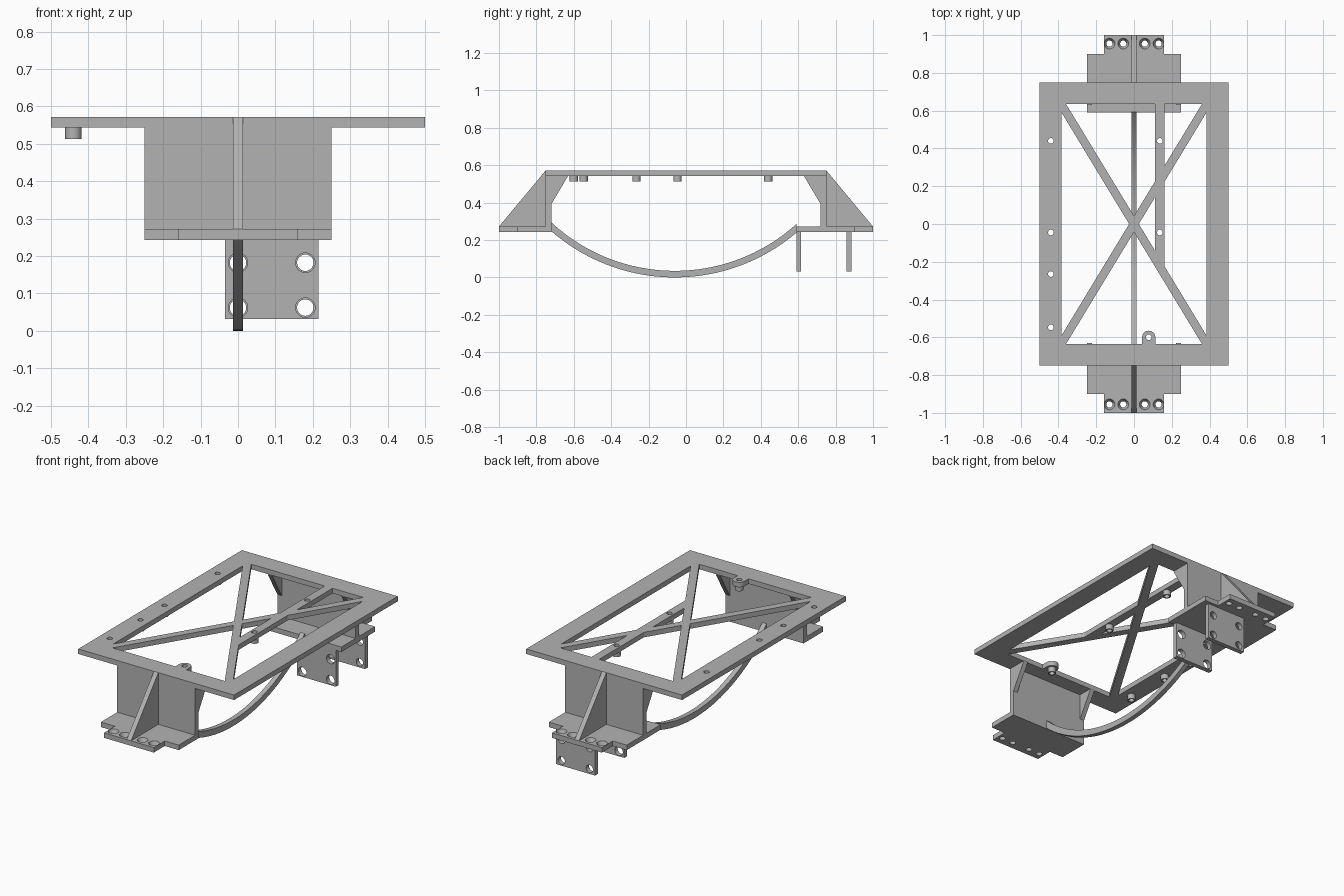
import bpy, bmesh, math
from mathutils import Matrix, Vector

cube = bpy.data.objects.get("Cube")
if cube:
    bpy.data.objects.remove(cube, do_unlink=True)

grey = bpy.data.materials.new("plain grey")
grey.use_nodes = True
grey.diffuse_color = (0.45, 0.45, 0.45, 1)
grey.node_tree.nodes["Principled BSDF"].inputs["Base Color"].default_value = grey.diffuse_color

FRAME_LOW, FRAME_TOP = 0.543, 0.572
BASE_LOW, BASE_TOP = 0.243, 0.272
RIB = 0.014


def finish(name, bm):
    bmesh.ops.recalc_face_normals(bm, faces=bm.faces)
    mesh = bpy.data.meshes.new(name)
    bm.to_mesh(mesh)
    bm.free()
    mesh.materials.append(grey)
    obj = bpy.data.objects.new(name, mesh)
    bpy.context.collection.objects.link(obj)
    return obj


def prism(name, outline, low, high, axis="z"):
    """Extrude an outline: (x, y) along z, or (y, z) along x."""
    place = (lambda a, b, c: (a, b, c)) if axis == "z" else (lambda a, b, c: (c, a, b))
    bm = bmesh.new()
    face = bm.faces.new([bm.verts.new(place(a, b, low)) for a, b in outline])
    grown = bmesh.ops.extrude_face_region(bm, geom=[face])["geom"]
    move = Vector(place(0, 0, high - low))
    bmesh.ops.translate(bm, vec=move, verts=[g for g in grown if isinstance(g, bmesh.types.BMVert)])
    return finish(name, bm)


def box(name, x0, x1, y0, y1, z0, z1):
    return prism(name, [(x0, y0), (x1, y0), (x1, y1), (x0, y1)], z0, z1)


def drill(obj, points, r_low, r_high, depth, turn=Matrix()):
    """Cut round or tapered holes centred on the points."""
    bm = bmesh.new()
    for p in points:
        bmesh.ops.create_cone(bm, cap_ends=True, segments=32, radius1=r_low, radius2=r_high,
                              depth=depth, matrix=Matrix.Translation(p) @ turn)
    cutter = finish("hole_cutter", bm)
    cutter.hide_render = True
    mod = obj.modifiers.new("holes", "BOOLEAN")
    mod.operation, mod.solver, mod.object = "DIFFERENCE", "EXACT", cutter
    bpy.context.view_layer.objects.active = obj
    bpy.ops.object.modifier_apply(modifier=mod.name)
    bpy.data.objects.remove(cutter, do_unlink=True)


# Rectangular top frame, cut open in the middle
frame = box("top_frame", -0.5, 0.5, -0.75, 0.75, FRAME_LOW, FRAME_TOP)
opening = box("opening_cutter", -0.385, 0.385, -0.635, 0.635, 0.4, 0.7)
opening.hide_render = True
cut = frame.modifiers.new("opening", "BOOLEAN")
cut.operation, cut.solver, cut.object = "DIFFERENCE", "EXACT", opening
bpy.context.view_layer.objects.active = frame
bpy.ops.object.modifier_apply(modifier=cut.name)
bpy.data.objects.remove(opening, do_unlink=True)

# Crossed braces
end = Vector((0.398, 0.656))
side = Vector((-end.y, end.x)).normalized() * 0.022
for sx, label in ((1, "left"), (-1, "right")):
    corners = [end + side, end - side, -end - side, -end + side]
    prism(label + "_diagonal_brace", [(sx * c.x, c.y) for c in corners], FRAME_LOW, FRAME_TOP)

# Long mounting strip and the small round-ended tab
strip = prism("mounting_strip", [(0.112, 0.65), (0.162, 0.65), (0.162, -0.25), (0.112, -0.17)],
              FRAME_LOW, FRAME_TOP)
arc = [(0.078 + 0.035 * math.cos(t), -0.6 + 0.035 * math.sin(t))
       for t in (math.pi * i / 16 for i in range(17))]
tab = prism("mounting_tab", arc + [(0.043, -0.65), (0.113, -0.65)], FRAME_LOW, FRAME_TOP)

# Hollow studs below each mounting hole
groups = ((frame, [(-0.44, y) for y in (0.44, -0.045, -0.265, -0.547)]),
          (strip, [(0.137, 0.44), (0.137, -0.045)]),
          (tab, [(0.078, -0.6)]))
for part, spots in groups:
    drill(part, [Vector((x, y, 0.55)) for x, y in spots], 0.015, 0.015, 0.2)
    for x, y in spots:
        bm = bmesh.new()
        bmesh.ops.create_cone(bm, cap_ends=True, segments=32, radius1=0.022, radius2=0.022,
                              depth=0.03, matrix=Matrix.Translation((x, y, 0.528)))
        stud = finish("mounting_stud", bm)
        drill(stud, [Vector((x, y, 0.528))], 0.015, 0.015, 0.1)

# Front and back supports
for s, label, inner in ((-1, "front", 0.72), (1, "back", 0.59)):
    half = [(0.25, inner), (0.25, 0.9), (0.16, 0.9), (0.16, 1.0)]
    outline = half + [(-x, y) for x, y in reversed(half)]
    base = prism(label + "_base_plate", [(x, s * y) for x, y in outline], BASE_LOW, BASE_TOP)
    # Countersunk screw holes
    middle = (BASE_LOW + BASE_TOP) / 2
    drill(base, [Vector((x, s * 0.955, middle)) for x in (-0.13, -0.057, 0.057, 0.13)],
          0.016, 0.029, 0.031)
    box(label + "_wall", -0.25, 0.25, s * 0.72, s * 0.75, BASE_TOP - 0.005, FRAME_TOP)
    prism(label + "_outer_rib", [(s * 0.745, BASE_TOP), (s * 0.745, FRAME_TOP), (s * 0.75, FRAME_TOP),
                                 (s * 1.0, BASE_TOP)], -RIB, RIB, "x")
    for x in (-0.25, 0.222):
        prism(label + "_inner_gusset", [(s * 0.63, FRAME_LOW), (s * 0.725, FRAME_LOW),
                                        (s * 0.725, 0.39), (s * 0.718, 0.395)], x, x + 0.028, "x")

# Hanging plates under the back base
turn = Matrix.Rotation(math.pi / 2, 4, "X")
for name, y, r in (("inner_hanging_plate", 0.59, 0.026), ("outer_hanging_plate", 0.858, 0.022)):
    plate = box(name, -0.035, 0.215, y, y + 0.026, 0.032, BASE_LOW + 0.005)
    drill(plate, [Vector((x, y, z)) for x in (0, 0.18) for z in (0.062, 0.182)], r, r, 0.2, turn)


# Curved strut bowed below the frame
def sweep(radius, y0, y1, steps=40):
    ys = [y0 + (y1 - y0) * i / steps for i in range(steps + 1)]
    return [(y, 1.005 - math.sqrt(radius ** 2 - (y + 0.06) ** 2)) for y in ys]


strut = prism("curved_strut", sweep(1.005, -0.722, 0.592) + sweep(0.97, 0.592, -0.722), -RIB, RIB, "x")

# Smooth the rounded parts while keeping edges crisp
bpy.ops.object.select_all(action="DESELECT")
for obj in bpy.context.scene.objects:
    if obj.type == "MESH":
        obj.select_set(True)
bpy.context.view_layer.objects.active = strut
bpy.ops.object.shade_smooth_by_angle(angle=math.radians(30))
